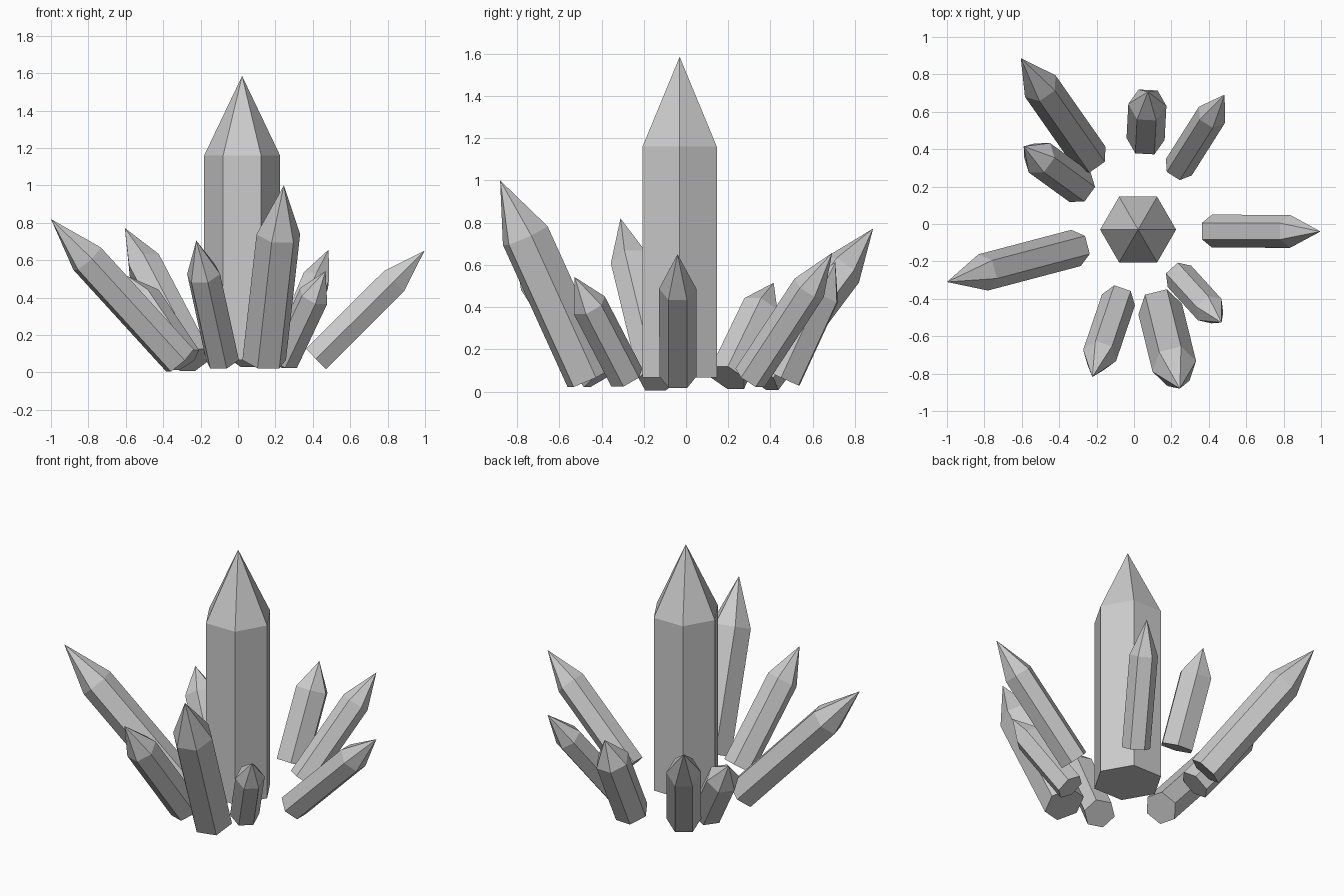
import bpy, bmesh, math
from mathutils import Vector

if "Cube" in bpy.data.objects:
    bpy.data.objects.remove(bpy.data.objects["Cube"])

stone = bpy.data.materials.new("grey crystal")
stone.diffuse_color = (0.6, 0.6, 0.6, 1)
stone.use_nodes = True
stone.node_tree.nodes["Principled BSDF"].inputs["Base Color"].default_value = stone.diffuse_color


def crystal(name, base, tip, radius, shoulder=0.72):
    """Six-sided prism with a pointed end, leaning from base to tip."""
    base, tip = Vector(base), Vector(tip)
    axis = tip - base
    # a pair of corners stays level, square to the lean
    if math.hypot(axis.x, axis.y) < 1e-4:
        side = Vector((1, 0, 0))
    else:
        side = Vector((-axis.y, axis.x, 0)).normalized()
    up = axis.normalized().cross(side)
    bm = bmesh.new()

    def ring(centre):
        return [bm.verts.new(centre + radius * (side * math.cos(i * math.pi / 3)
                                                + up * math.sin(i * math.pi / 3)))
                for i in range(6)]

    low, high = ring(base), ring(base + axis * shoulder)
    point = bm.verts.new(tip)
    bm.faces.new(low[::-1])
    for i in range(6):
        j = (i + 1) % 6
        bm.faces.new((low[i], low[j], high[j], high[i]))
        bm.faces.new((high[i], high[j], point))
    bmesh.ops.recalc_face_normals(bm, faces=bm.faces)
    mesh = bpy.data.meshes.new(name)
    bm.to_mesh(mesh)
    bm.free()
    mesh.materials.append(stone)
    obj = bpy.data.objects.new(name, mesh)
    bpy.context.collection.objects.link(obj)


# tall upright crystal in the middle
crystal("centre_crystal", (0.022, -0.03, 0.066), (0.022, -0.03, 1.585), 0.203)

# ring of crystals leaning outwards
crystal("right_crystal", (0.417, -0.038, 0.072), (0.997, -0.04, 0.65), 0.088)
crystal("left_crystal", (-0.31, -0.128, 0.064), (-1.0, -0.31, 0.82), 0.1)
crystal("front_large_crystal", (0.14, -0.455, 0.066), (0.245, -0.88, 1.0), 0.12)
crystal("front_left_crystal", (-0.083, -0.406, 0.066), (-0.223, -0.818, 0.705), 0.093)
crystal("front_right_crystal", (0.243, -0.28, 0.066), (0.468, -0.527, 0.542), 0.085)
crystal("back_right_crystal", (0.24, 0.304, 0.066), (0.485, 0.692, 0.657), 0.082)
crystal("back_crystal", (0.062, 0.455, 0.066), (0.075, 0.707, 0.613), 0.102)
crystal("back_left_crystal", (-0.234, 0.356, 0.066), (-0.605, 0.886, 0.772), 0.1)
crystal("back_left_short_crystal", (-0.289, 0.197, 0.066), (-0.59, 0.415, 0.515), 0.097)
